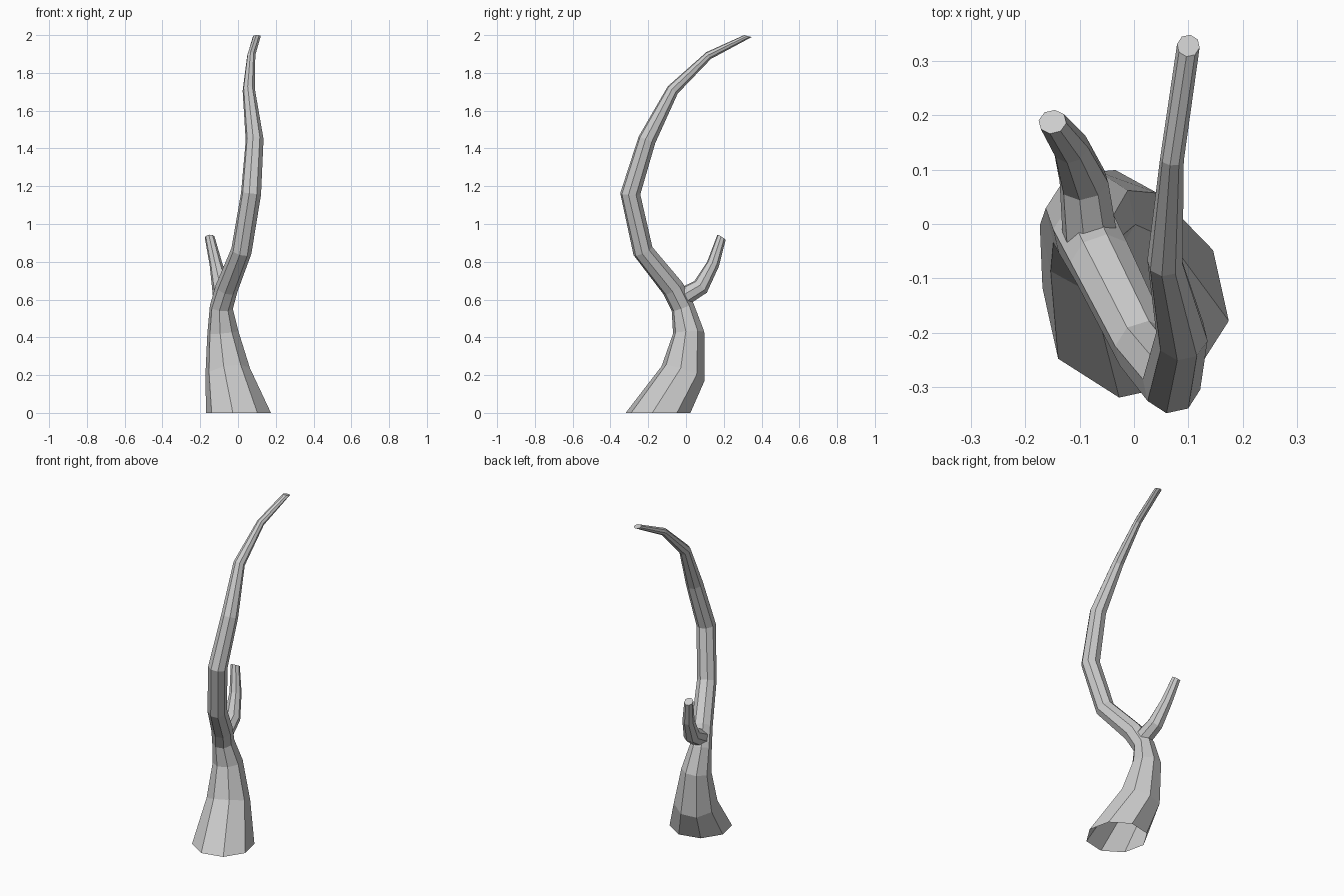
import bpy, bmesh, math
from mathutils import Vector

if "Cube" in bpy.data.objects:
    bpy.data.objects.remove(bpy.data.objects["Cube"])

SIDES = 8
PHASE = math.radians(-10)


def limb(name, rings, start_dir=None, end_dir=None):
    """Faceted tapering tube through rings (x, y, z, radius), open at the root, capped at the tip."""
    bm = bmesh.new()
    pts = [Vector(r[:3]) for r in rings]
    loops = []
    for i, p in enumerate(pts):
        d_in = (p - pts[i - 1]).normalized() if i else Vector()
        d_out = (pts[i + 1] - p).normalized() if i < len(pts) - 1 else Vector()
        n = (d_in + d_out).normalized()
        if i == 0 and start_dir:
            n = Vector(start_dir).normalized()
        if i == len(pts) - 1 and end_dir:
            n = Vector(end_dir).normalized()
        u = Vector((1, 0, 0))
        u = (u - n * u.dot(n)).normalized()
        v = n.cross(u)
        ring = []
        for k in range(SIDES):
            a = PHASE + k * math.tau / SIDES
            ring.append(bm.verts.new(p + (u * math.cos(a) + v * math.sin(a)) * rings[i][3]))
        loops.append(ring)
    for a, b in zip(loops, loops[1:]):
        for k in range(SIDES):
            j = (k + 1) % SIDES
            bm.faces.new((a[k], a[j], b[j], b[k]))
    bm.faces.new(loops[-1])
    mesh = bpy.data.meshes.new(name)
    bm.to_mesh(mesh)
    bm.free()
    obj = bpy.data.objects.new(name, mesh)
    bpy.context.collection.objects.link(obj)
    return obj


# Flared trunk curving up into the long main limb
limb("trunk", [
    (0.003, -0.148, 0.0, 0.174),
    (-0.055, -0.015, 0.21, 0.122),
    (-0.08, 0.014, 0.425, 0.084),
    (-0.088, -0.018, 0.56, 0.062),
    (-0.06, -0.07, 0.66, 0.06),
    (0.018, -0.228, 0.857, 0.055),
    (0.069, -0.295, 1.16, 0.054),
    (0.088, -0.207, 1.445, 0.048),
    (0.057, -0.07, 1.71, 0.033),
    (0.07, 0.12, 1.892, 0.022),
    (0.1, 0.328, 1.995, 0.021),
], start_dir=(0, 0, 1), end_dir=(0, 0.25, 1))

# Short side branch growing out of the fork
limb("side_branch", [
    (-0.08, -0.03, 0.605, 0.052),
    (-0.092, 0.077, 0.667, 0.046),
    (-0.117, 0.143, 0.788, 0.034),
    (-0.15, 0.188, 0.93, 0.026),
], end_dir=(-0.1, 0.5, 0.8))
